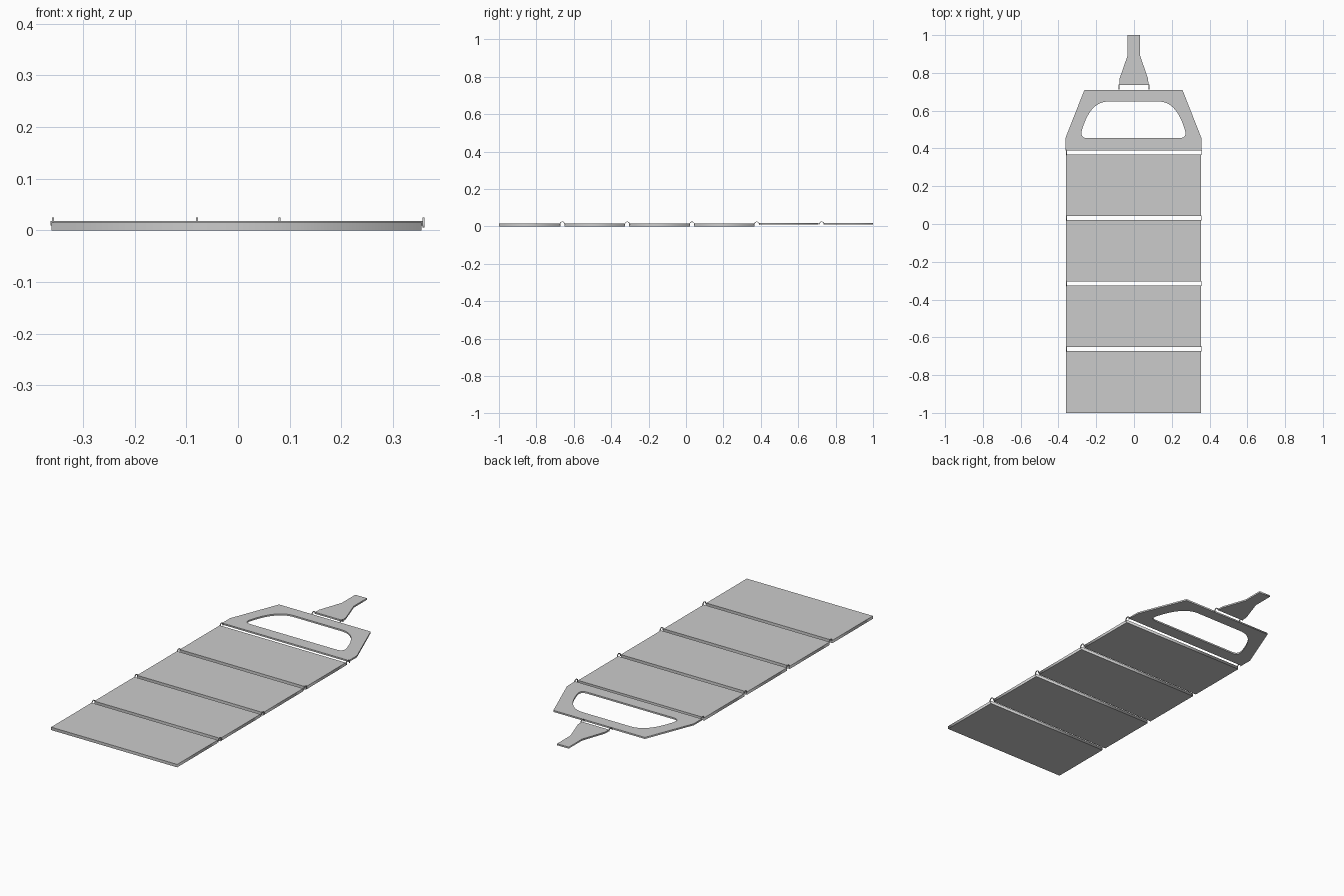
import bpy
from math import cos, sin, pi
from mathutils import Matrix
from mathutils.geometry import interpolate_bezier

cube = bpy.data.objects.get("Cube")
if cube:
    bpy.data.objects.remove(cube, do_unlink=True)

grey = bpy.data.materials.new("light_grey")
grey.use_nodes = True
colour = (0.6, 0.6, 0.6, 1)
grey.diffuse_color = colour
grey.node_tree.nodes["Principled BSDF"].inputs["Base Color"].default_value = colour


def plate(name, loops, low, high, matrix=Matrix()):
    """Flat sheet from outlines (later loops are holes), extruded from low to high."""
    curve = bpy.data.curves.new(name, "CURVE")
    curve.dimensions = "2D"
    curve.fill_mode = "BOTH"
    curve.extrude = (high - low) / 2
    for loop in loops:
        spline = curve.splines.new("POLY")
        spline.points.add(len(loop) - 1)
        for point, (x, y) in zip(spline.points, loop):
            point.co = (x, y, 0, 1)
        spline.use_cyclic_u = True
    obj = bpy.data.objects.new(name, curve)
    bpy.context.collection.objects.link(obj)
    obj.matrix_world = matrix @ Matrix.Translation((0, 0, (low + high) / 2))
    bpy.ops.object.select_all(action="DESELECT")
    obj.select_set(True)
    bpy.context.view_layer.objects.active = obj
    bpy.ops.object.convert(target="MESH")
    obj = bpy.context.object
    obj.data.materials.clear()
    obj.data.materials.append(grey)
    return obj


def mirrored(half, centre):
    """Close a right-hand outline with its mirror image."""
    return ([(centre + x, y) for x, y in half]
            + [(centre - x, y) for x, y in reversed(half)])


CENTRE = -0.003
HALF = 0.358
GAP = 0.022
PITCH = 0.3465
hinges = [-0.661 + PITCH * i for i in range(5)]

# Four slatted panels, separated by narrow gaps
starts = [-1.0] + [y + GAP / 2 for y in hinges[:3]]
ends = [y - GAP / 2 for y in hinges[:4]]
for i, (y0, y1) in enumerate(zip(starts, ends)):
    plate(f"panel_{i + 1}", [mirrored([(HALF, y0), (HALF, y1)], CENTRE)], 0, 0.015)

# Tapered handle with a rounded grip opening
outline = mirrored([(0.36, 0.39), (0.36, 0.455), (0.26, 0.709)], CENTRE)
corner = interpolate_bezier((0.245, 0.455, 0), (0.27, 0.455, 0),
                            (0.28, 0.468, 0), (0.273, 0.495, 0), 10)
shoulder = interpolate_bezier((0.273, 0.495, 0), (0.25, 0.575, 0),
                              (0.21, 0.648, 0), (0.135, 0.648, 0), 20)
grip = [(p.x, p.y) for p in corner + shoulder[1:]]
plate("handle", [outline, mirrored(grip, CENTRE)], 0.010, 0.018)

# Narrow end tab
tab = [(0.077, 0.735), (0.076, 0.768), (0.033, 0.892), (0.033, 1.0)]
plate("end_tab", [mirrored(tab, -0.001)], 0.010, 0.018)

# Thin arched hinge strips bridging each gap at both edges
to_side = Matrix(((0, 0, 1, 0), (1, 0, 0, 0), (0, 1, 0, 0), (0, 0, 0, 1)))


def arch(name, x, y, foot):
    angles = [pi * i / 12 for i in range(13)]
    outer = [(y + 0.014 * cos(a), 0.0115 + 0.014 * sin(a)) for a in angles]
    inner = [(y + 0.011 * cos(a), 0.0115 + 0.011 * sin(a)) for a in reversed(angles)]
    profile = ([(y + 0.014, foot)] + outer + [(y - 0.014, foot), (y - 0.011, foot)]
               + inner + [(y + 0.011, foot)])
    plate(name, [profile], x - 0.002, x + 0.002, to_side)


for i, y in enumerate(hinges):
    reach = HALF if i < 4 else 0.079
    for side, x in (("left", reach + 0.001), ("right", -reach)):
        arch(f"hinge_{i + 1}_{side}", x, y, 0.006 if i < 4 else 0.010)
